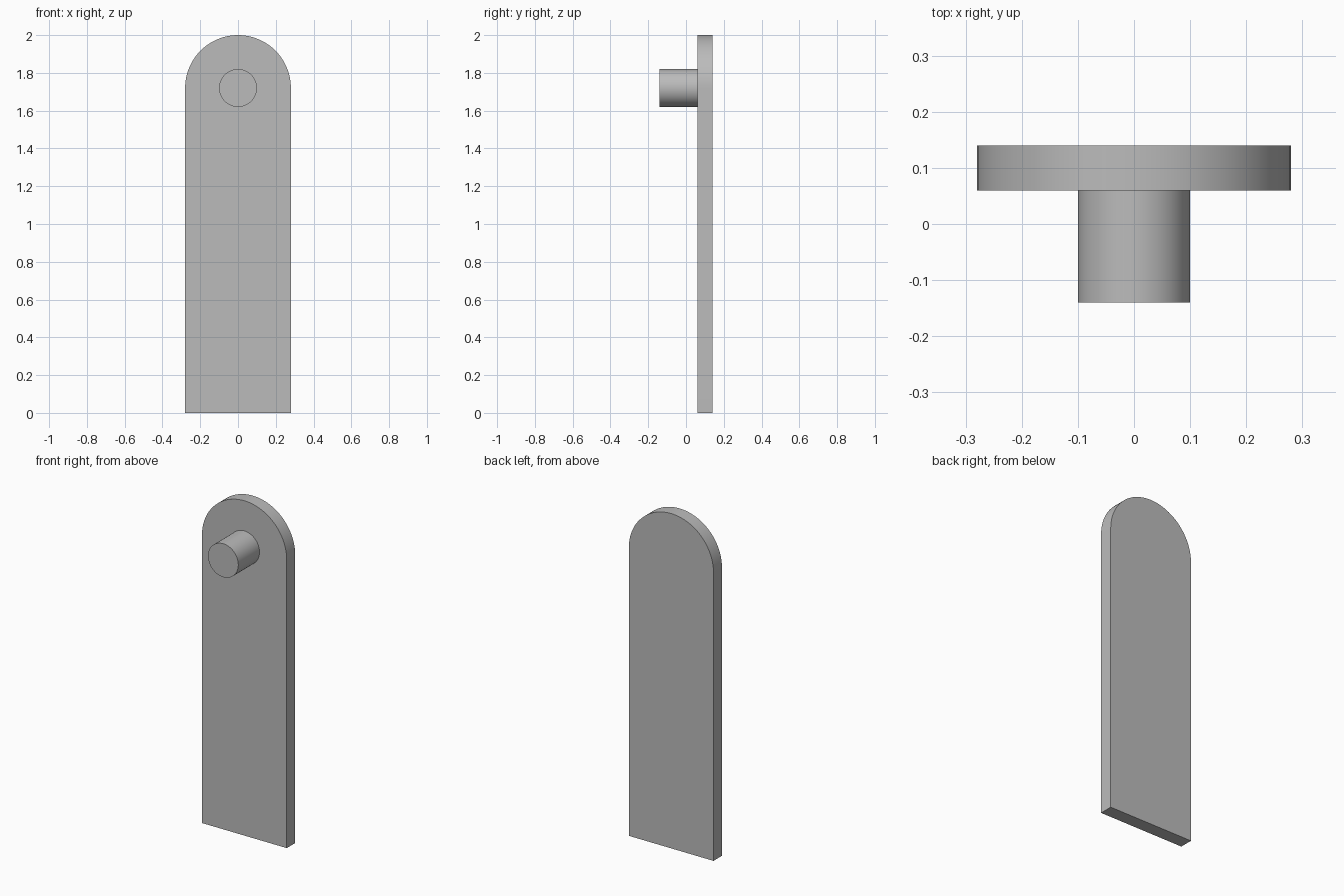
import bpy
import bmesh
from math import cos, sin, pi, radians
from mathutils import Vector

cube = bpy.data.objects.get("Cube")
if cube:
    bpy.data.objects.remove(cube, do_unlink=True)

HALF_WIDTH = 0.28
AXIS_Z = 2 - HALF_WIDTH
PLATE_FRONT, PLATE_BACK = 0.06, 0.14
PEG_RADIUS, PEG_FRONT = 0.1, -0.14

grey = bpy.data.materials.new("plain grey")
grey.use_nodes = True
grey.diffuse_color = (0.5, 0.5, 0.5, 1)
grey.node_tree.nodes["Principled BSDF"].inputs["Base Color"].default_value = grey.diffuse_color


def arc(radius, sweep, steps):
    """Points around the peg axis, starting at +x."""
    return [(radius * cos(sweep * i / steps), AXIS_Z + radius * sin(sweep * i / steps))
            for i in range(steps + 1)]


def extrude_profile(name, profile, y_front, y_back):
    """Solid made from an x-z outline pushed along y."""
    bm = bmesh.new()
    face = bm.faces.new([bm.verts.new((x, y_front, z)) for x, z in profile])
    result = bmesh.ops.extrude_face_region(bm, geom=[face], use_keep_orig=True)
    moved = [v for v in result["geom"] if isinstance(v, bmesh.types.BMVert)]
    bmesh.ops.translate(bm, verts=moved, vec=Vector((0, y_back - y_front, 0)))
    bmesh.ops.recalc_face_normals(bm, faces=bm.faces)
    mesh = bpy.data.meshes.new(name)
    bm.to_mesh(mesh)
    bm.free()
    mesh.materials.append(grey)
    obj = bpy.data.objects.new(name, mesh)
    bpy.context.collection.objects.link(obj)
    bpy.ops.object.select_all(action="DESELECT")
    obj.select_set(True)
    bpy.context.view_layer.objects.active = obj
    bpy.ops.object.shade_smooth_by_angle(angle=radians(30))
    return obj


# Upright plate with a rounded top
plate_outline = [(-HALF_WIDTH, 0), (HALF_WIDTH, 0)] + arc(HALF_WIDTH, pi, 48)
extrude_profile("plate", plate_outline, PLATE_FRONT, PLATE_BACK)

# Round peg standing out from the front of the plate
extrude_profile("peg", arc(PEG_RADIUS, 2 * pi, 64)[:-1], PEG_FRONT, PLATE_FRONT)
